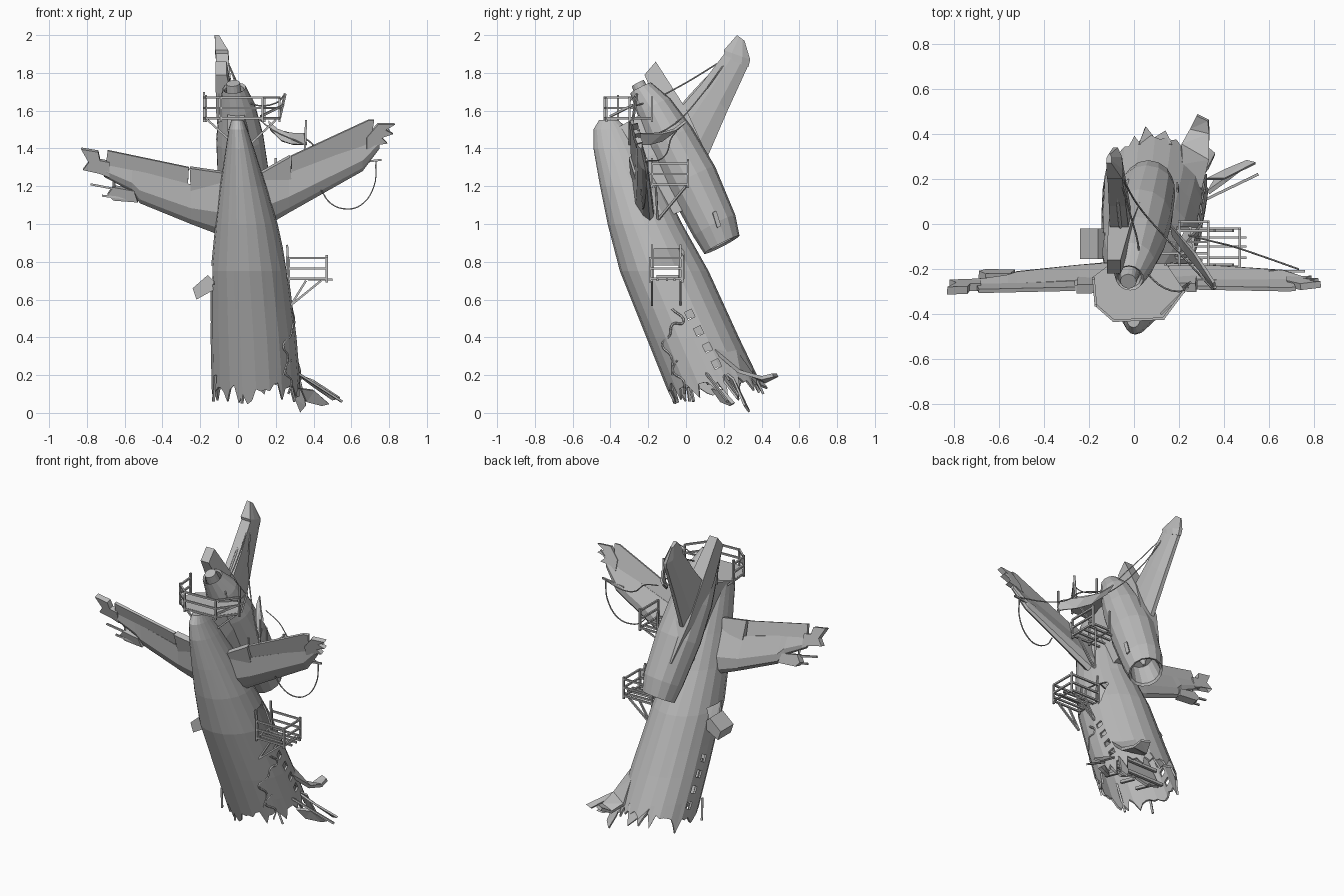
import bpy, bmesh, random
from math import sin, cos, pi
from mathutils import Vector, Matrix

random.seed(4)
if "Cube" in bpy.data.objects:
    bpy.data.objects.remove(bpy.data.objects["Cube"])

metal = bpy.data.materials.new("weathered_grey_metal")
metal.use_nodes = True
GREY = (0.5, 0.5, 0.5, 1)
metal.diffuse_color = GREY
metal.node_tree.nodes["Principled BSDF"].inputs["Base Color"].default_value = GREY


def add_object(name, bm):
    bmesh.ops.recalc_face_normals(bm, faces=bm.faces)
    mesh = bpy.data.meshes.new(name)
    bm.to_mesh(mesh)
    bm.free()
    mesh.materials.append(metal)
    obj = bpy.data.objects.new(name, mesh)
    bpy.context.collection.objects.link(obj)
    return obj


def loft(name, rings, cap_start=True):
    bm = bmesh.new()
    rows = [[bm.verts.new(p) for p in ring] for ring in rings]
    n = len(rows[0])
    for a, b in zip(rows, rows[1:]):
        for i in range(n):
            j = (i + 1) % n
            bm.faces.new((a[i], a[j], b[j], b[i]))
    if cap_start:
        bm.faces.new(rows[0])
    bm.faces.new(rows[-1])
    return add_object(name, bm)


def sheet(name, points, thick=0.012):
    bm = bmesh.new()
    bm.faces.new([bm.verts.new(p) for p in points])
    bmesh.ops.triangulate(bm, faces=bm.faces)
    obj = add_object(name, bm)
    mod = obj.modifiers.new("thickness", 'SOLIDIFY')
    mod.thickness, mod.offset = thick, 0
    return obj


def beams(name, segments, w=0.011):
    bm = bmesh.new()
    for a, b in segments:
        a, b = Vector(a), Vector(b)
        d = b - a
        m = Matrix.Translation((a + b) / 2) @ d.to_track_quat('Z', 'Y').to_matrix().to_4x4()
        bmesh.ops.create_cube(bm, size=1, matrix=m @ Matrix.Diagonal((w, w, d.length, 1)))
    return add_object(name, bm)


def cable(name, points, r=0.004):
    curve = bpy.data.curves.new(name, 'CURVE')
    curve.dimensions = '3D'
    curve.bevel_depth, curve.bevel_resolution = r, 0
    curve.resolution_u = 5
    s = curve.splines.new('BEZIER')
    s.bezier_points.add(len(points) - 1)
    for bp, p in zip(s.bezier_points, points):
        bp.co = p
        bp.handle_left_type = bp.handle_right_type = 'AUTO'
    curve.materials.append(metal)
    obj = bpy.data.objects.new(name, curve)
    bpy.context.collection.objects.link(obj)


# Fuselage: level sections as (height, x min, x max, y min, y max)
SECTIONS = [(0.0, -.135, .335, -.05, .46), (.15, -.14, .33, -.11, .40), (.4, -.145, .31, -.21, .28),
            (.75, -.145, .265, -.35, .12), (1.0, -.12, .21, -.415, -.02), (1.2, -.095, .15, -.455, -.12),
            (1.4, -.065, .085, -.49, -.23), (1.5, -.05, .05, -.49, -.30), (1.55, -.035, .03, -.46, -.36)]
SIDES, STEPS = 20, 60


def hull_point(t, z):
    for lo, hi in zip(SECTIONS, SECTIONS[1:]):
        if z <= hi[0]:
            break
    f = (z - lo[0]) / (hi[0] - lo[0])
    x0, x1, y0, y1 = [a + (b - a) * f for a, b in zip(lo[1:], hi[1:])]
    k = t * SIDES
    i, g = int(k // 1), k % 1
    a, b = (2 * pi * j / SIDES for j in (i, i + 1))
    c, s = cos(a) * (1 - g) + cos(b) * g, sin(a) * (1 - g) + sin(b) * g
    return Vector(((x0 + x1) / 2 + c * (x1 - x0) / 2, (y0 + y1) / 2 + s * (y1 - y0) / 2, z))


def torn_height(i):
    turn = 2 * pi * i / STEPS
    rise = 0.05 * max(0, sin(turn)) + 0.03 * max(0, cos(turn))
    return 0.1 + rise + random.choice((-.045, .0, .02, .03, .04)) + random.uniform(-.01, .01)


turns = [i / STEPS for i in range(STEPS)]
rings = [[hull_point(t, torn_height(i)) for i, t in enumerate(turns)]]
rings += [[hull_point(t, z) for t in turns] for z in (.24, .4, .55, .75, 1.0, 1.2, 1.4, 1.5, 1.55)]
fuselage = loft("fuselage", rings, cap_start=False)
skin = fuselage.modifiers.new("skin", 'SOLIDIFY')
skin.thickness, skin.offset = 0.012, -1

# Window and door openings
bm = bmesh.new()
for side_x, dz in ((.33, 0), (-.16, -.045)):
    for i in range(4):
        m = Matrix.Translation((side_x, .02 + .047 * i, .52 + dz - .087 * i)) @ Matrix.Rotation(.45, 4, 'X')
        bmesh.ops.create_cube(bm, size=1, matrix=m @ Matrix.Diagonal((.16, .04, .045, 1)))
for x, y, z, w, h in ((.27, -.09, .79, .16, .16), (-.16, -.11, .73, .14, .1)):
    m = Matrix.Translation((x, y, z)) @ Matrix.Diagonal((.16, w, h, 1))
    bmesh.ops.create_cube(bm, size=1, matrix=m)
cutter = add_object("opening_cutter", bm)
cutter.hide_render = True
cutter.display_type = 'WIRE'
cut = fuselage.modifiers.new("openings", 'BOOLEAN')
cut.operation, cut.object = 'DIFFERENCE', cutter

# Cracks and torn skin around the lower end
cable("skin_crack", [hull_point(t, z) for t, z in
      ((.86, .2), (.89, .3), (.87, .36), (.92, .41), (.95, .47), (.99, .48), (.97, .55))], .006)
cable("skin_crack_front", [hull_point(t, z) for t, z in ((.88, .1), (.9, .17), (.87, .22), (.91, .28))], .006)
sheet("bent_skin_strip", [(.21, .26, .33), (.295, .15, .33), (.33, .28, .22), (.335, .4, .185), (.33, .46, .2),
                          (.28, .485, .2), (.25, .42, .165), (.21, .35, .2)], .02)
sheet("back_shard", [(.02, .35, .22), (.05, .43, .13), (.09, .38, .15), (.14, .41, .1), (.17, .35, .22)])
sheet("low_shard", [(.29, .2, .22), (.33, .25, .18), (.36, .31, .04), (.33, .335, .005), (.3, .3, .08)])
sheet("side_shard", [(.33, .14, .13), (.4, .19, .12), (.48, .25, .05), (.44, .24, .04), (.36, .19, .06)], .02)
sheet("upper_shard", [(.32, .2, .2), (.4, .2, .17), (.54, .27, .08), (.5, .28, .07), (.4, .24, .14)])
beams("broken_stringers", [((.3, .1, .22), (.55, .22, .06)), ((-.12, .0, .2), (-.13, .02, .06)),
      ((.05, -.1, .25), (.02, -.06, .05)), ((.25, .0, .25), (.3, .04, .06))], .012)
sheet("cabin_floor", [(-.11, .1, .2), (0, .12, .16), (.1, .1, .2), (.2, .12, .15), (.28, .09, .21),
                      (.27, -.02, .45), (-.11, -.02, .45)], .015)
beams("floor_frames", [((-.11, .22 - .45 * z, z), (.28, .22 - .45 * z, z)) for z in (.2, .32, .44)]
      + [((x, .0, .2), (x, .12, .17)) for x in (-.02, .1, .22)], .018)


# Rear engine housing with a hollow intake and exhaust
def ring(center, r, n=14):
    q = Vector((-.09, -.44, .85)).to_track_quat('Z', 'Y')
    return [Vector(center) + q @ Vector((r * cos(2 * pi * i / n), r * sin(2 * pi * i / n), 0)) for i in range(n)]


loft("engine_housing", [ring(c, r) for c, r in (
    ((.055, .13, 1.02), .07), ((.065, .185, .9), .09), ((.068, .19, .89), .105), ((.06, .15, .99), .125),
    ((.03, .03, 1.24), .14), ((.01, -.08, 1.45), .128), ((-.005, -.17, 1.62), .097), ((-.02, -.24, 1.72), .062),
    ((-.02, -.235, 1.71), .052), ((-.02, -.21, 1.66), .05))])
loft("exhaust_cone", [ring((-.02, -.21, 1.65), .046), ring((-.025, -.255, 1.745), .036)])
loft("intake_spinner", [ring((.058, .14, 1.03), .035), ring((.063, .17, .95), .008)])
sheet("intake_slot", [(.195, .14, 1.06), (.195, .165, .98), (.19, .185, .99), (.19, .16, 1.07)], .009)


def box_ring(x, w, y0, y1, z0, z1):
    return [(x - w, y0, z0), (x + w, y0, z0), (x + w, y1, z1), (x - w, y1, z1)]


# Pylon joining housing and fuselage, and spine carrying the fin
loft("engine_pylon", [box_ring(.045, .06, -.2, .06, 1.0, 1.1), box_ring(.02, .06, -.34, -.04, 1.3, 1.42),
                      box_ring(-.01, .045, -.38, -.17, 1.5, 1.62)])
loft("fin_spine", [box_ring(.02, .05, .1, .2, 1.08, 1.14), box_ring(-.03, .06, .0, .105, 1.33, 1.38),
                   box_ring(-.065, .05, -.13, .0, 1.58, 1.61), box_ring(-.09, .03, -.22, -.16, 1.79, 1.86)])


# Upright tail fin with a blunt trailing face, leaning toward -x
def fin_ring(z, y_lead, y_trail, z_trail, w, lean=0):
    outline = ((0, .3), (.3, .85), (.7, 1), (1, .95))
    sides = list(outline) + [(f, -k) for f, k in reversed(outline)]
    return [(-.045 - .07 * (z + (z_trail - z) * f - 1.33) + w * k - lean,
             y_lead + (y_trail - y_lead) * f, z + (z_trail - z) * f) for f, k in sides]


loft("tail_fin", [fin_ring(1.3, .09, -.06, 1.58, .045), fin_ring(1.6, .22, .08, 1.74, .04),
                  fin_ring(1.84, .33, .21, 1.91, .034)])
loft("fin_tip", [fin_ring(1.83, .33, .21, 1.88, .034), fin_ring(1.87, .34, .2, 1.92, .036),
                 fin_ring(1.97, .31, .27, 2.0, .012, .02)])


# Tailplanes: sections as (x, lead z, trail z, half thickness)
def plane_y(x, z):
    return -.2 - .3 * (z - .97) + (.12 * x if x > 0 else -.04 * x)


def airfoil(x, z0, z1, w):
    shape = ((0, 0), (.12, .6), (.4, 1), (1, .3), (1, -.3), (.4, -1), (.12, -.6))
    return [(x, plane_y(x, z0 + (z1 - z0) * f) + w * k, z0 + (z1 - z0) * f) for f, k in shape]


def flat(name, pts, thick=.018):
    sheet(name, [(x, plane_y(x, z), z) for x, z in pts], thick)


loft("right_tailplane", [airfoil(*s) for s in ((-.04, .92, 1.25, .055), (-.25, 1.0, 1.21, .042),
     (-.52, 1.11, 1.28, .03), (-.56, 1.17, 1.29, .027), (-.71, 1.25, 1.33, .018))])
loft("left_tailplane", [airfoil(*s) for s in ((.05, .93, 1.25, .055), (.27, 1.06, 1.27, .042),
     (.66, 1.28, 1.42, .026), (.75, 1.4, 1.47, .015))])
flat("right_inner_flap", [(-.05, 1.2), (-.25, 1.18), (-.255, 1.3), (-.05, 1.27)], .04)
flat("left_inner_flap", [(.08, 1.2), (.28, 1.24), (.275, 1.36), (.08, 1.25)], .04)
flat("right_elevator", [(-.265, 1.21), (-.7, 1.31), (-.69, 1.39), (-.26, 1.3)])
flat("left_elevator", [(.285, 1.24), (.7, 1.43), (.72, 1.55), (.69, 1.55), (.28, 1.36)])
flat("right_torn_tip", [(-.68, 1.25), (-.73, 1.27), (-.76, 1.31), (-.82, 1.29), (-.79, 1.33),
                        (-.83, 1.4), (-.74, 1.385), (-.73, 1.34), (-.68, 1.33)], .035)
flat("left_torn_tip", [(.68, 1.39), (.72, 1.42), (.79, 1.43), (.76, 1.46), (.82, 1.48), (.78, 1.5),
                       (.83, 1.53), (.74, 1.53), (.68, 1.46)], .03)
flat("right_edge_wreck", [(-.53, 1.12), (-.66, 1.13), (-.69, 1.16), (-.66, 1.2), (-.55, 1.18)], .045)
beams("wreck_rods", [((-.78, -.26, 1.21), (-.52, -.24, 1.16)), ((-.72, -.25, 1.15), (-.55, -.24, 1.13)),
                     ((-.66, -.25, 1.25), (-.65, -.24, 1.14)), ((.6, -.21, 1.32), (.76, -.21, 1.34)),
                     ((.68, -.24, 1.38), (.8, -.25, 1.5))])


# Lookout decks with railings
def railings(name, corners, z, height, open_edge, extra):
    segs = []
    for i, (x, y) in enumerate(corners):
        segs.append(((x, y, z - .02), (x, y, z + height + random.uniform(.0, .03))))
        nx, ny = corners[(i + 1) % len(corners)]
        for h in (0,) if i in open_edge else (0, height * .5, height):
            segs.append(((x, y, z + h), (nx, ny, z + h)))
    beams(name, segs + extra)


top_corners = [(-.18, -.24), (-.17, -.36), (-.09, -.43), (.13, -.42), (.22, -.3), (.14, -.18), (-.1, -.18)]
sheet("top_deck_floor", [(x, y, 1.56) for x, y in top_corners], .014)
railings("top_deck_rails", top_corners, 1.56, .11, (4, 5, 6),
         [((-.16, -.36, 1.55), (-.05, -.36, 1.45)), ((.2, -.3, 1.55), (.06, -.3, 1.42)),
          ((.22, -.28, 1.56), (.25, -.26, 1.69)), ((.12, -.4, 1.57), (.24, -.28, 1.63))])
railings("side_deck", [(.27, -.19), (.47, -.19), (.47, -.02), (.26, -.02)], .71, .11, (3,),
         [((x, y, .7), (.28, y, .57)) for x in (.36, .44) for y in (-.18, -.03)]
         + [((.27, y, .71), (.26, y, .89)) for y in (-.18, -.03)]
         + [((.26, y, .71), (.5, y, .705)) for y in (-.15, -.1, -.06)])
railings("upper_side_deck", [(.2, -.18), (.33, -.18), (.33, .01), (.2, .01)], 1.21, .11, (0, 2, 3),
         [((.3, y, 1.2), (.18, -.15, 1.02)) for y in (-.16, 0)]
         + [((.12, y, 1.21), (.33, y, 1.21)) for y in (-.18, -.13, -.08, -.03)])

# Hatch hanging off the -x side, and a loose curled panel
loft("open_hatch", [[(x, y, z) for x, z in ((-.24, .66), (-.16, .73), (-.13, .7), (-.13, .65), (-.22, .6))]
                    for y in (-.155, -.02)])
sheet("curled_panel", [(.16, .0, 1.545), (.21, -.06, 1.5), (.27, -.13, 1.48), (.355, -.26, 1.48),
                       (.36, -.29, 1.42), (.29, -.2, 1.42), (.23, -.13, 1.44), (.17, -.05, 1.5)], .014)
beams("panel_post", [((.355, -.28, 1.39), (.36, -.28, 1.55))])

# Hanging cables
cable("fin_cable", [(-.06, .22, 1.87), (.02, .08, 1.68), (.14, -.06, 1.53), (.35, -.29, 1.42)])
cable("fin_edge_cable", [(-.08, .23, 1.89), (-.07, .08, 1.74), (-.06, -.02, 1.63)], .007)
cable("wing_cable", [(.24, -.05, 1.49), (.36, -.08, 1.45), (.44, -.1, 1.38), (.56, -.14, 1.34), (.73, -.2, 1.335)])
cable("loop_cable", [(.73, -.2, 1.335), (.72, -.21, 1.2), (.65, -.22, 1.1), (.57, -.23, 1.08),
                     (.49, -.23, 1.11), (.44, -.24, 1.18)])
cable("deck_cable", [(-.06, .2, 1.87), (.01, -.05, 1.72), (.06, -.22, 1.64), (.2, -.3, 1.64), (.25, -.26, 1.69)])
